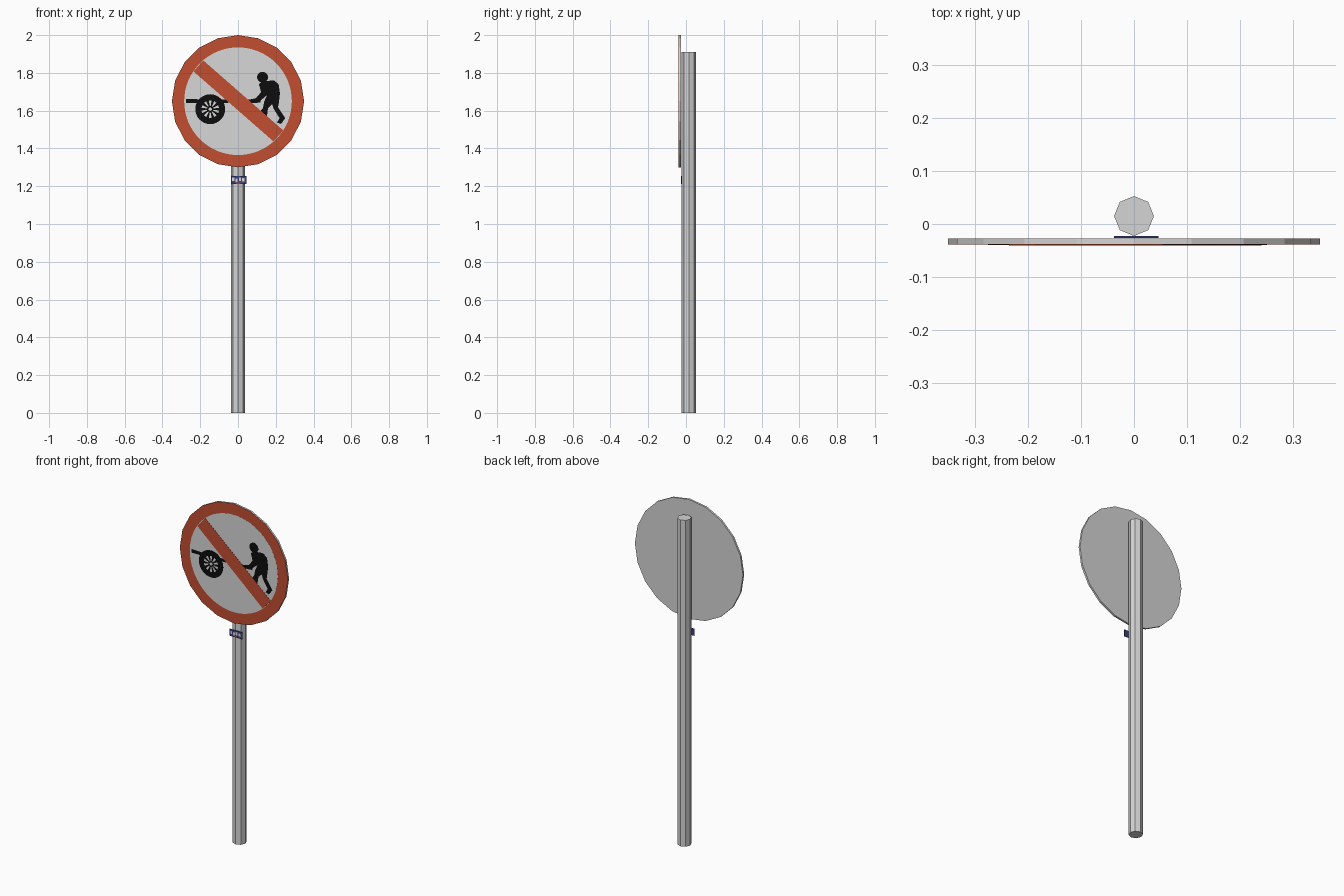
import bpy, bmesh, math
from mathutils import Vector

if "Cube" in bpy.data.objects:
    bpy.data.objects.remove(bpy.data.objects["Cube"])

CENTRE_Z = 1.65      # middle of the round sign
BACK = -0.027        # rear face of the sign
FACE = -0.038        # front face of the bare metal disc
LAYER = 0.0004       # thickness of one painted layer


def material(name, rgb):
    mat = bpy.data.materials.new(name)
    mat.use_nodes = True
    mat.diffuse_color = (*rgb, 1)
    mat.node_tree.nodes["Principled BSDF"].inputs["Base Color"].default_value = (*rgb, 1)
    return mat


metal = material("galvanised_grey", (0.66, 0.66, 0.66))
white = material("sign_white", (0.68, 0.68, 0.68))
red = material("sign_red", (0.54, 0.075, 0.03))
black = material("symbol_black", (0.004, 0.004, 0.004))
blue = material("sticker_blue", (0.04, 0.05, 0.22))


def extrude(name, outlines, vector, mat):
    """Extrude flat outlines along a vector into one closed object."""
    bm = bmesh.new()
    for points in outlines:
        face = bm.faces.new([bm.verts.new(p) for p in points])
        result = bmesh.ops.extrude_face_region(bm, geom=[face], use_keep_orig=True)
        moved = [v for v in result["geom"] if isinstance(v, bmesh.types.BMVert)]
        bmesh.ops.translate(bm, verts=moved, vec=vector)
    bmesh.ops.recalc_face_normals(bm, faces=bm.faces)
    mesh = bpy.data.meshes.new(name)
    bm.to_mesh(mesh)
    bm.free()
    mesh.materials.append(mat)
    obj = bpy.data.objects.new(name, mesh)
    bpy.context.collection.objects.link(obj)
    return obj


def circle(radius, sides, cx=0, cz=0):
    steps = [2 * math.pi * i / sides for i in range(sides)]
    return [(cx + radius * math.sin(a), cz + radius * math.cos(a)) for a in steps]


def box(x0, x1, z0, z1):
    return [(x0, z0), (x1, z0), (x1, z1), (x0, z1)]


def plate(name, outlines, front, back, mat, z=CENTRE_Z):
    """Plate facing the front, from outlines in x and z."""
    placed = [[(x, back, z + h) for x, h in points] for points in outlines]
    return extrude(name, placed, Vector((0, front - back, 0)), mat)


def paint(name, outlines, level, mat):
    """Thin painted layer on the sign, higher levels lie on top."""
    return plate(name, outlines, FACE - level * LAYER, FACE, mat)


# Eight-sided pole
extrude("pole", [[(x, 0.015 + y, 0) for x, y in circle(0.0376, 8)]],
        Vector((0, 0, 1.91)), metal)

# Sign disc with red border and white field
plate("sign_disc", [circle(0.35, 20)], FACE, BACK, metal)
paint("red_border", [circle(0.35, 20)], 1, red)
paint("white_field", [circle(0.285, 64)], 2, white)

# Cart shaft and wheel
paint("cart_shaft", [[(-0.275, 0.012), (-0.2, 0.01), (0.12, 0.008),
                      (0.12, -0.007), (-0.2, -0.009), (-0.275, -0.009)]], 3, black)
WX, WZ = -0.147, -0.042
paint("cart_wheel", [circle(0.079, 32, WX, WZ)], 3.4, black)

# Gaps between the wheel spokes
gaps = [circle(0.009, 10, WX, WZ)]
for i in range(10):
    a = 2 * math.pi * i / 10
    gaps.append([(WX + r * math.sin(a + d), WZ + r * math.cos(a + d))
                 for r, d in ((0.017, -0.13), (0.047, -0.16), (0.047, 0.16), (0.017, 0.13))])
paint("wheel_gaps", gaps, 4, white)

# Person pulling the cart, in hundredths
body = [(11.1, 9), (13.2, 10.6), (19, 11), (21.5, 9), (22.2, 4.2), (21.7, -0.5),
        (21.2, -3.2), (25, -9), (22.8, -12), (20.6, -11.3), (22, -9), (19, -4.2),
        (18, -1.5), (15.9, -3.7), (15.3, -8), (11.6, -5.3), (13.2, -3.7), (13.8, -0.5),
        (15.3, 3.2), (10.6, -0.8), (4.8, -1), (4.8, 0.6), (9.5, 1.6), (12.2, 4.8)]
paint("person_body", [[(x / 100, z / 100) for x, z in body]], 3.4, black)
paint("person_head", [circle(0.029, 20, 0.13, 0.127)], 3.7, black)

# Diagonal red bar
start, end = Vector((-0.21, 0.187)), Vector((0.214, -0.184))
side = (end - start).orthogonal().normalized() * 0.039
paint("diagonal_bar", [[start + side, end + side, end - side, start - side]], 5, red)

# Small sticker on the pole
plate("sticker", [box(-0.038, 0.046, -0.02, 0.02)], -0.0262, -0.0225, blue, 1.233)
plate("sticker_white_marks",
      [box(x, x + 0.012, -0.009 + s, 0.009 + s)
       for x, s in ((-0.031, 0.003), (-0.014, -0.002), (0.004, 0.003), (0.022, 0.001))],
      -0.0268, -0.026, white, 1.233)
plate("sticker_red_strip", [box(-0.012, 0.02, -0.018, -0.013)], -0.0268, -0.026, red, 1.233)
